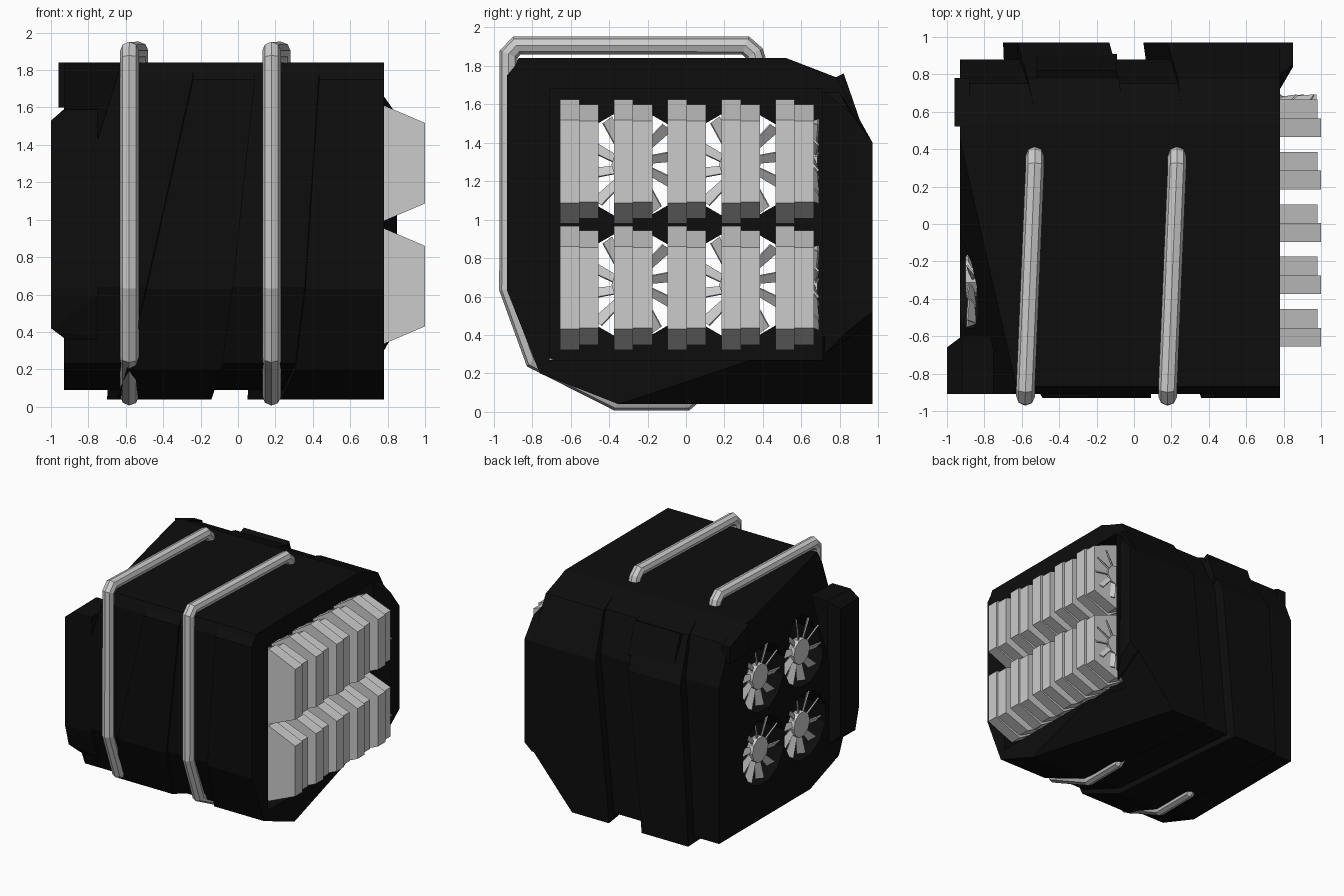
import bpy, bmesh, math
from mathutils import Vector, Matrix

if "Cube" in bpy.data.objects:
    bpy.data.objects.remove(bpy.data.objects["Cube"])

black = bpy.data.materials.new("black_casing")
black.diffuse_color = (0.004, 0.004, 0.004, 1)
black.use_nodes = True
black.node_tree.nodes["Principled BSDF"].inputs["Base Color"].default_value = black.diffuse_color


def add_object(name, bm, mat=None):
    bmesh.ops.recalc_face_normals(bm, faces=bm.faces)
    me = bpy.data.meshes.new(name)
    bm.to_mesh(me)
    bm.free()
    if mat:
        me.materials.append(mat)
    ob = bpy.data.objects.new(name, me)
    bpy.context.collection.objects.link(ob)
    return ob


def hull_bm(pts):
    bm = bmesh.new()
    for p in pts:
        bm.verts.new(p)
    bmesh.ops.convex_hull(bm, input=bm.verts)
    loose = [v for v in bm.verts if not v.link_faces]
    bmesh.ops.delete(bm, geom=loose, context='VERTS')
    bmesh.ops.dissolve_limit(bm, angle_limit=0.01, verts=bm.verts, edges=bm.edges)
    return bm


def hull(name, pts, mat=None, cuts=()):
    """Convex solid around points, trimmed by planes given as three points."""
    bm = hull_bm(pts)
    for a, b, c in cuts:
        a, b, c = Vector(a), Vector(b), Vector(c)
        n = (b - a).cross(c - a).normalized()
        if n.dot(a - Vector((0, 0, 1))) < 0:
            n = -n
        bmesh.ops.bisect_plane(bm, geom=bm.verts[:] + bm.edges[:] + bm.faces[:],
                               plane_co=a, plane_no=n, clear_outer=True)
        left = [v.co.copy() for v in bm.verts]
        bm.free()
        bm = hull_bm(left)
    return add_object(name, bm, mat)


def prism(yz, x0, x1):
    return [(x, y, z) for x in (x0, x1) for y, z in yz]


def band(yz, left, right):
    """Slanted band; edges give x at front bottom, front top, back bottom, back top."""
    pts = []
    for y, z in yz:
        u, v = (y + 0.93) / 1.9, (z - 0.04) / 1.8
        for fb, ft, bb, bt in (left, right):
            pts.append(((fb + (ft - fb) * v) * (1 - u) + (bb + (bt - bb) * v) * u, y, z))
    return pts


# Two opposite corners of the casing are sliced off
corner_cuts = [((-.93, .45, 1.84), (-.62, -.91, 1.84), (-.95, -.91, .8)),
               ((.78, -.35, .04), (.40, .97, .04), (.78, .97, .48))]

# Main casing and the two raised bands wrapped around it
core_yz = [(-.91, .64), (-.74, .23), (-.35, .09), (.88, .09), (.88, 1.42),
           (.75, 1.74), (.52, 1.84), (-.87, 1.84), (-.91, 1.75)]
band_yz = [(-.93, .63), (-.76, .20), (-.35, .04), (.97, .04), (.97, 1.40),
           (.78, 1.74), (.52, 1.835), (-.86, 1.835), (-.93, 1.75)]
shell = [
    hull("casing", prism(core_yz, -.93, .78), black, corner_cuts),
    hull("left_band", band(band_yz, (-.62, -.22, -.70, -.60), (-.09, .10, -.26, -.09)),
         black, corner_cuts),
    hull("right_band", band(band_yz, (.32, .44, .05, .22), (.78,) * 4),
         black, corner_cuts),
]

# Opening for the fins and four round fan tunnels
rows = (1.302, .645)
fan_spots = [(-.87, y, z) for y in (-.28, .28) for z in (1.285, .66)]
cutters = [hull("opening_cutter", prism([(-.71, .27), (.71, .27), (.71, 1.68), (-.71, 1.68)], -.6, 1.2))]
for _, y, z in fan_spots:
    ring = [(y + .285 * math.cos(a), z + .285 * math.sin(a))
            for a in (math.tau * (i + .5) / 12 for i in range(12))]
    cutters.append(hull("tunnel_cutter", prism(ring, -1.3, -.5)))
for ob in shell:
    for c in cutters:
        m = ob.modifiers.new("cut", 'BOOLEAN')
        m.operation, m.object, m.solver = 'DIFFERENCE', c, 'EXACT'
bpy.context.view_layer.update()
dg = bpy.context.evaluated_depsgraph_get()
done = [(ob, bpy.data.meshes.new_from_object(ob.evaluated_get(dg))) for ob in shell]
for ob, me in done:
    ob.modifiers.clear()
    ob.data = me
for c in cutters:
    bpy.data.objects.remove(c)

# Flared corner plates, rear tab and upper side plate
hull("front_left_flare",
     prism([(-.91, 1.53), (-.66, 1.53), (-.66, .45), (-.86, .42), (-.91, .6)], -1, -.99)
     + prism([(-.91, 1.59), (-.6, 1.6), (-.6, .36), (-.82, .36), (-.91, .6)], -.92, -.75), black)
hull("back_right_flare",
     prism([(.84, .42), (.97, .52), (.97, 1.40), (.85, 1.56)], .84, .85)
     + prism([(.72, .3), (.97, .46), (.97, 1.40), (.80, 1.66), (.72, 1.66)], .765, .78), black)
hull("rear_tab", prism([(.74, 1.72), (.82, 1.76), (.91, 1.50), (.88, 1.46)], -.52, -.09), black)
hull("upper_side_plate", prism([(.52, 1.84), (.78, 1.74), (.78, 1.6), (.52, 1.6)], -.96, -.88), black)


# Cooling fins: five paired plates in two rows
def fin(name, y0, z, tip, high, shoulder):
    xz = [(.58, shoulder), (.75, high), (tip, shoulder)]
    hull(name, [(x, y, z + s * h) for x, h in xz for s in (-1, 1) for y in (y0, y0 + .1)])


for z in rows:
    for i in range(5):
        y = -.655 + .28 * i
        fin("large_fin", y, z, 1.0, .322, .215)
        fin("small_fin", y + .1, z, .98, .297, .21)


# Fans: ten pitched blades around a flat hub, facing along local z
def fan(name, centre, turn, radius, depth):
    bm = bmesh.new()
    bmesh.ops.create_cone(bm, cap_ends=True, segments=10, radius1=radius * .4,
                          radius2=radius * .4, depth=depth)
    for i in range(10):
        blade = bmesh.ops.create_cube(bm, size=1)["verts"]
        for v in blade:
            tip = v.co.x > 0
            v.co = Vector((radius * (.98 if tip else .3),
                           v.co.y * radius * (.27 if tip else .16),
                           v.co.z * .01))
            v.co.rotate(Matrix.Rotation(math.radians(40 if tip else 25), 3, 'X'))
            if tip:
                v.co.y += radius * .12
            v.co.rotate(Matrix.Rotation(math.tau * i / 10, 3, 'Z'))
    bm.transform(Matrix.Translation(centre) @ turn)
    add_object(name, bm)


for spot in fan_spots:
    fan("side_fan", spot, Matrix.Rotation(-math.pi / 2, 4, 'Y'), .27, .06)
for z in rows:
    fan("fin_end_fan", (.76, .67, z), Matrix.Rotation(-math.pi / 2, 4, 'X'), .22, .03)

# Two octagonal pipes running over the top, down the front and underneath
path = [(.365, 1.83, .05), (.355, 1.865, .05), (.31, 1.905, .05), (-.88, 1.905, 0),
        (-.922, 1.86, 0), (-.922, .64, 0), (-.79, .27, 0), (-.36, .055, 0),
        (.0, .055, 0), (.05, .10, 0)]
for x in (-.58, .18):
    cu = bpy.data.curves.new("pipe_path", 'CURVE')
    cu.dimensions = '3D'
    sp = cu.splines.new('POLY')
    sp.points.add(len(path) - 1)
    for p, (y, z, dx) in zip(sp.points, path):
        p.co = (x + dx, y, z, 1)
    cu.bevel_depth, cu.bevel_resolution, cu.use_fill_caps = .05, 2, True
    sp.use_smooth = False
    tmp = bpy.data.objects.new("pipe_curve", cu)
    bpy.context.collection.objects.link(tmp)
    bpy.context.view_layer.update()
    me = bpy.data.meshes.new_from_object(tmp.evaluated_get(bpy.context.evaluated_depsgraph_get()))
    bpy.data.objects.remove(tmp)
    bpy.context.collection.objects.link(bpy.data.objects.new("pipe", me))
